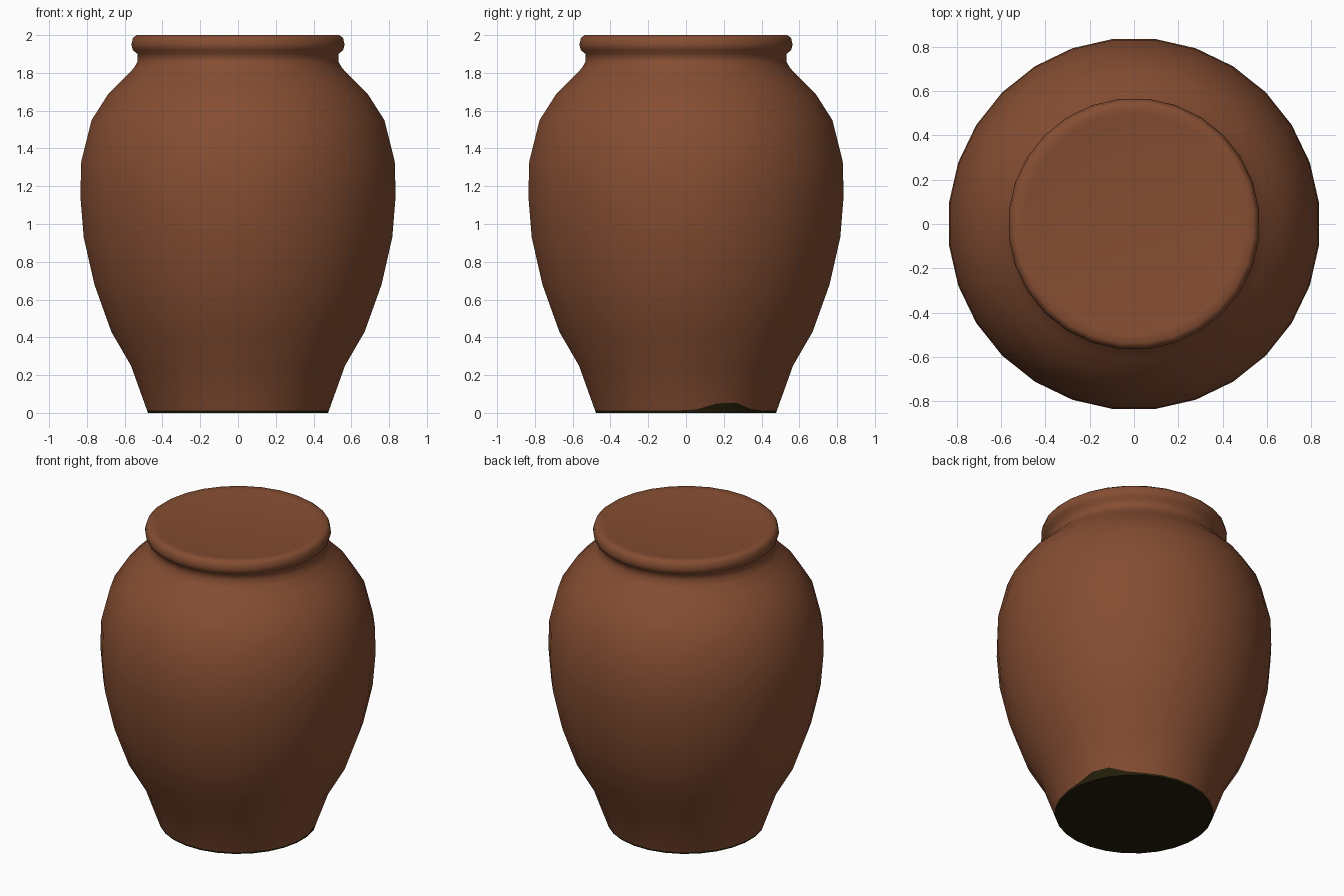
import bpy, bmesh, math

cube = bpy.data.objects.get("Cube")
if cube:
    bpy.data.objects.remove(cube, do_unlink=True)

SIDES = 28


def make_material(name, color):
    mat = bpy.data.materials.new(name)
    mat.use_nodes = True
    mat.diffuse_color = color
    shader = mat.node_tree.nodes["Principled BSDF"]
    shader.inputs["Base Color"].default_value = color
    shader.inputs["Roughness"].default_value = 0.9
    return mat


clay = make_material("terracotta", (0.235, 0.075, 0.032, 1))
soot = make_material("dark olive underside", (0.018, 0.013, 0.003, 1))


def stain_height(angle):
    # the dark base creeps up the wall in one spot
    return 0.012 + 0.05 * math.exp(-((angle - 0.46) / 0.24) ** 2)


# Outer wall, rolled lip and slightly dished closed top: (radius, height)
profile = [
    (0.48, 0), (0.49, 0.02), (0.57, 0.25), (0.675, 0.43), (0.765, 0.68),
    (0.822, 0.93), (0.84, 1.15), (0.835, 1.33), (0.78, 1.55), (0.69, 1.69),
    (0.61, 1.77), (0.555, 1.825), (0.535, 1.86), (0.535, 1.9), (0.56, 1.92),
    (0.568, 1.95), (0.56, 1.985), (0.54, 2.0), (0.5, 1.995), (0.3, 1.982),
]

bm = bmesh.new()
rings = []
for level, (radius, height) in enumerate(profile):
    ring = []
    for i in range(SIDES):
        angle = math.tau * (i + 0.5) / SIDES - math.pi / 2
        r, z = radius, height
        if level == 1:
            z = stain_height(angle)
            r = 0.48 + 0.35 * z
        ring.append(bm.verts.new((r * math.cos(angle), r * math.sin(angle), z)))
    rings.append(ring)

for level, (low, high) in enumerate(zip(rings, rings[1:])):
    for i in range(SIDES):
        j = (i + 1) % SIDES
        face = bm.faces.new((low[i], low[j], high[j], high[i]))
        face.material_index = 1 if level == 0 else 0

# Closed underside and top
bm.faces.new(list(reversed(rings[0]))).material_index = 1
center = bm.verts.new((0, 0, 1.978))
for i in range(SIDES):
    bm.faces.new((rings[-1][i], rings[-1][(i + 1) % SIDES], center))

mesh = bpy.data.meshes.new("jar")
bm.to_mesh(mesh)
bm.free()
mesh.materials.append(clay)
mesh.materials.append(soot)
jar = bpy.data.objects.new("jar", mesh)
bpy.context.collection.objects.link(jar)

# Smooth wall with a crisp foot
bpy.ops.object.select_all(action="DESELECT")
jar.select_set(True)
bpy.context.view_layer.objects.active = jar
bpy.ops.object.shade_smooth_by_angle(angle=math.radians(55))
